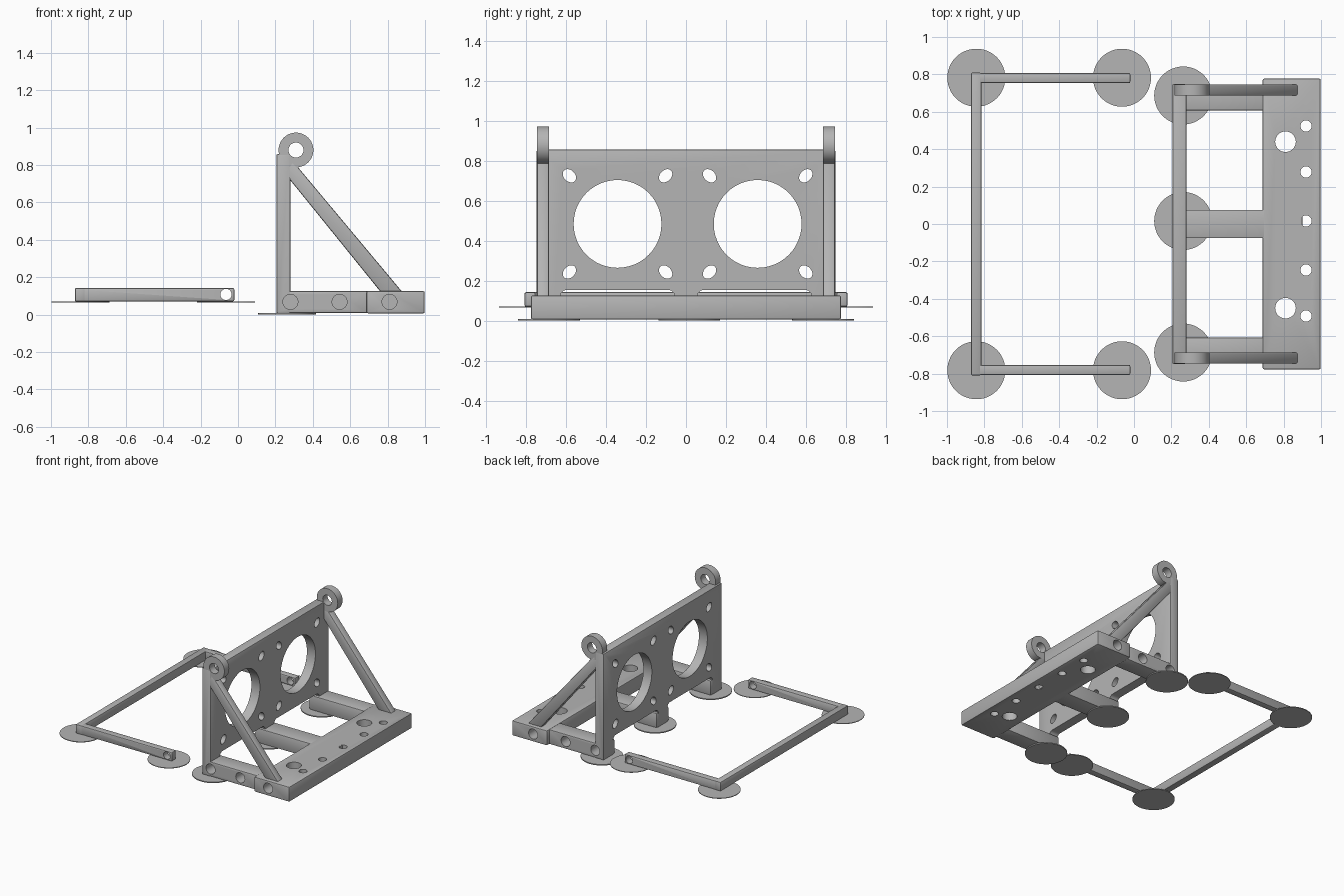
import bpy, bmesh, math
from mathutils import Matrix, Vector

if "Cube" in bpy.data.objects:
    bpy.data.objects.remove(bpy.data.objects["Cube"], do_unlink=True)

grey = bpy.data.materials.new("plain grey")
grey.use_nodes = True
colour = (0.46, 0.46, 0.46, 1)
grey.diffuse_color = colour
grey.node_tree.nodes["Principled BSDF"].inputs["Base Color"].default_value = colour


def finish(name, bm):
    bmesh.ops.recalc_face_normals(bm, faces=bm.faces)
    mesh = bpy.data.meshes.new(name)
    bm.to_mesh(mesh)
    bm.free()
    mesh.materials.append(grey)
    ob = bpy.data.objects.new(name, mesh)
    bpy.context.collection.objects.link(ob)
    return ob


def soften(bm, width):
    if width:
        bmesh.ops.bevel(bm, geom=bm.edges[:], offset=width, segments=2,
                        profile=0.5, affect='EDGES')


def box(name, x, y, z, bevel=0.008):
    bm = bmesh.new()
    size = [b - a for a, b in (x, y, z)]
    mid = [(a + b) / 2 for a, b in (x, y, z)]
    bmesh.ops.create_cube(bm, size=1, matrix=Matrix.Translation(mid) @ Matrix.Diagonal((*size, 1)))
    soften(bm, bevel)
    return finish(name, bm)


def cylinder(name, centre, r, depth, axis='Z', stretch=1, turn=0):
    spin = {'X': Matrix.Rotation(math.pi / 2, 4, 'Y'),
            'Y': Matrix.Rotation(math.pi / 2, 4, 'X'),
            'Z': Matrix.Identity(4)}[axis]
    m = (Matrix.Translation(centre) @ Matrix.Rotation(turn, 4, axis) @ spin
         @ Matrix.Diagonal((1, stretch, 1, 1)))
    bm = bmesh.new()
    bmesh.ops.create_cone(bm, cap_ends=True, segments=48, radius1=r, radius2=r,
                          depth=depth, matrix=m)
    return finish(name, bm)


def prism(name, points, y0, y1, bevel=0):
    bm = bmesh.new()
    face = bm.faces.new([bm.verts.new((x, y0, z)) for x, z in points])
    new = bmesh.ops.extrude_face_region(bm, geom=[face])["geom"]
    bmesh.ops.translate(bm, vec=(0, y1 - y0, 0),
                        verts=[v for v in new if isinstance(v, bmesh.types.BMVert)])
    soften(bm, bevel)
    return finish(name, bm)


def cut(ob, cutters):
    for c in cutters:
        mod = ob.modifiers.new("cut", 'BOOLEAN')
        mod.operation, mod.solver, mod.object = 'DIFFERENCE', 'EXACT', c
        bpy.context.view_layer.objects.active = ob
        bpy.ops.object.modifier_apply(modifier=mod.name)
        bpy.data.objects.remove(c, do_unlink=True)
    smooth(ob)


def smooth(ob):
    bpy.ops.object.select_all(action='DESELECT')
    ob.select_set(True)
    bpy.context.view_layer.objects.active = ob
    bpy.ops.object.shade_smooth_by_angle(angle=math.radians(30))


def side_hole(x, s):
    return cylinder("cutter", (x, s * 0.71, 0.068), 0.04, 0.2, 'Y')


SIDES = ((1, "left"), (-1, "right"))
BASE = (0.007, 0.126)

# Upright panel with two large openings, each with four slots
panel = box("upright_panel", (0.205, 0.28), (-0.748, 0.748), (0.007, 0.858))
holes = []
for cy in (-0.343, 0.359):
    holes.append(cylinder("cutter", (0.24, cy, 0.485), 0.22, 0.3, 'X'))
    for sy in (-1, 1):
        for sz in (-1, 1):
            holes.append(cylinder("cutter", (0.24, cy + sy * 0.241, 0.485 + sz * 0.241),
                                  0.028, 0.3, 'X', 1.35, sy * sz * math.pi / 4))
# Rounded gaps between the feet of the panel
for s, _ in SIDES:
    bm = bmesh.new()
    bmesh.ops.create_cube(bm, size=1, matrix=Matrix.Translation((0.24, s * 0.343, 0.05))
                          @ Matrix.Diagonal((0.3, 0.574, 0.21, 1)))
    along = [e for e in bm.edges if abs(e.verts[0].co.x - e.verts[1].co.x) > 0.1]
    bmesh.ops.bevel(bm, geom=along, offset=0.035, segments=6, profile=0.5, affect='EDGES')
    holes.append(finish("cutter", bm))
    holes.append(side_hole(0.28, s))
cut(panel, holes)

# Front base plate with bolt holes
plate = box("base_plate", (0.688, 0.998), (-0.777, 0.777), BASE)
holes = [cylinder("cutter", (0.81, y, 0.07), 0.055, 0.4) for y in (-0.45, 0.44)]
holes += [cylinder("cutter", (0.92, y, 0.07), 0.03, 0.4)
          for y in (-0.492, -0.246, 0.016, 0.278, 0.524)]
holes += [side_hole(0.81, s) for s, _ in SIDES]
cut(plate, holes)

# Arms joining panel and plate
smooth(box("centre_arm", (0.206, 0.9), (-0.076, 0.076), (0.008, 0.1255)))
for s, side in SIDES:
    arm = box(side + "_arm", (0.206, 0.692), sorted((s * 0.607, s * 0.747)), (0.008, 0.1255))
    cut(arm, [side_hole(x, s) for x in (0.28, 0.543)])

    # Diagonal strut and hinge ring
    y0, y1 = sorted((s * 0.686, s * 0.747))
    smooth(prism(side + "_strut", [(0.25, 0.755), (0.29, 0.825), (0.878, 0.122), (0.762, 0.122)],
                 y0, y1, 0.008))
    ring = cylinder(side + "_hinge_ring", (0.31, s * 0.7165, 0.88), 0.093, 0.061, 'Y')
    cut(ring, [cylinder("cutter", (0.31, s * 0.7165, 0.88), 0.04, 0.3, 'Y')])

# Separate U-shaped handle
smooth(box("handle_crossbar", (-0.872, -0.816), (-0.809, 0.809), (0.07, 0.143)))
for s, side in SIDES:
    bar = box(side + "_handle_bar", (-0.871, -0.02), sorted((s * 0.753, s * 0.808)), (0.0705, 0.1425))
    cut(bar, [cylinder("cutter", (-0.064, s * 0.78, 0.108), 0.03, 0.2, 'Y')])
    for x, end in ((-0.843, "rear"), (-0.064, "front")):
        smooth(cylinder(f"{side}_{end}_handle_pad", (x, s * 0.782, 0.0685), 0.155, 0.005))

# Thin round pads under the bracket
for y, where in ((-0.687, "right"), (0.016, "centre"), (0.687, "left")):
    smooth(cylinder(where + "_bracket_pad", (0.263, y, 0.004), 0.155, 0.008))
